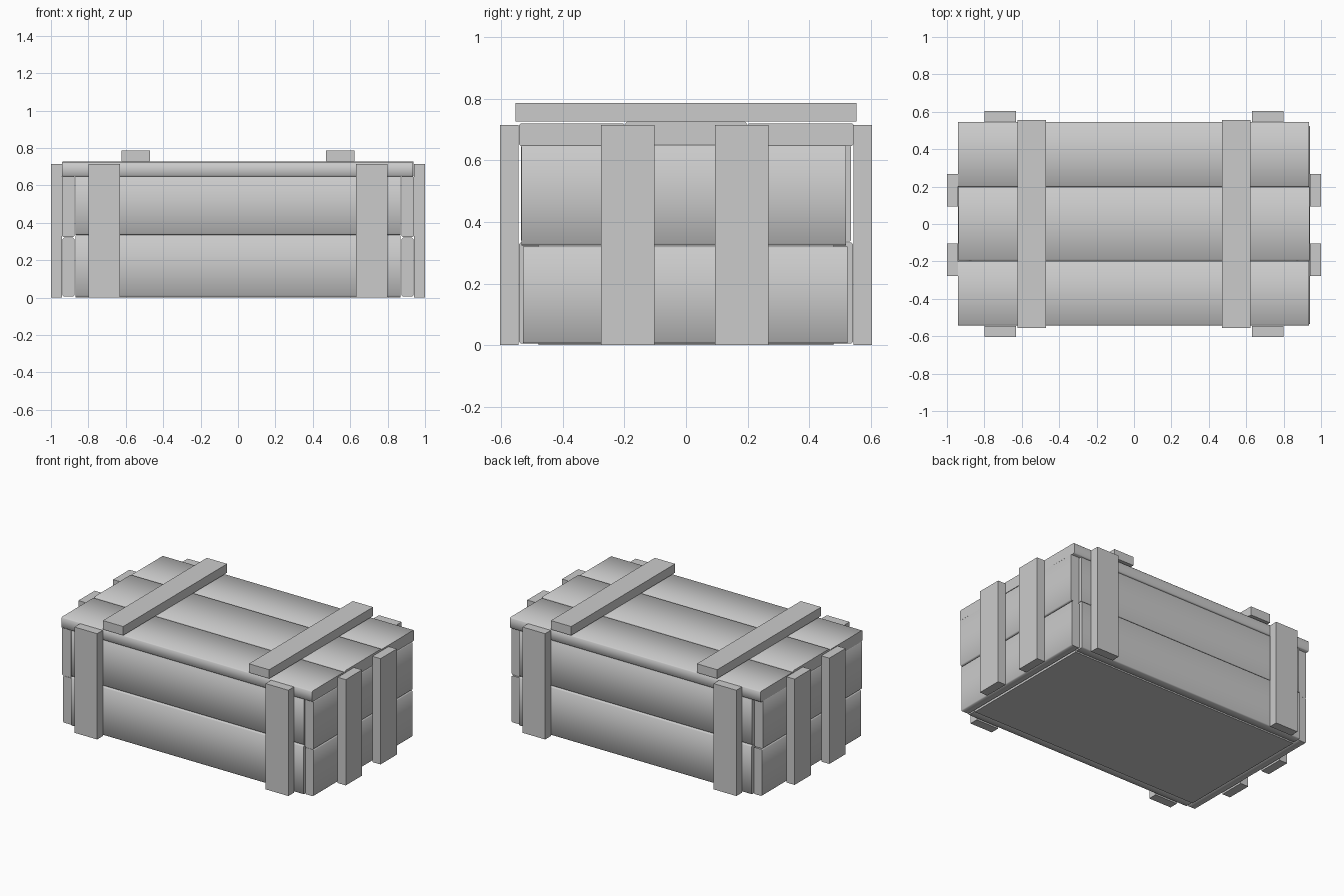
import bpy
import bmesh
import math
from mathutils import Vector

# Remove the default cube
cube = bpy.data.objects.get("Cube")
if cube:
    bpy.data.objects.remove(cube, do_unlink=True)

# Single flat colour
grey = bpy.data.materials.new("plain grey")
grey.use_nodes = True
colour = (0.6, 0.6, 0.6, 1)
grey.diffuse_color = colour
grey.node_tree.nodes["Principled BSDF"].inputs["Base Color"].default_value = colour


def board(name, x, y, z, long_axis=None, round_off=0.006):
    """Box from (min, max) ranges; its edges along long_axis are softened."""
    bm = bmesh.new()
    bmesh.ops.create_cube(bm, size=1)
    for v in bm.verts:
        v.co = Vector([r[0] if c < 0 else r[1] for c, r in zip(v.co, (x, y, z))])
    if long_axis is not None:
        edges = [e for e in bm.edges
                 if abs((e.verts[0].co - e.verts[1].co).normalized()[long_axis]) > 0.9]
        bmesh.ops.bevel(bm, geom=edges, offset=round_off, segments=1, affect='EDGES')
    bmesh.ops.recalc_face_normals(bm, faces=bm.faces)
    mesh = bpy.data.meshes.new(name)
    bm.to_mesh(mesh)
    bm.free()
    mesh.materials.append(grey)
    obj = bpy.data.objects.new(name, mesh)
    bpy.context.collection.objects.link(obj)
    if long_axis is not None:
        bpy.ops.object.select_all(action='DESELECT')
        obj.select_set(True)
        bpy.context.view_layer.objects.active = obj
        bpy.ops.object.shade_smooth_by_angle(angle=math.radians(60))
    return obj


def span(side, inner, outer):
    """Range from inner to outer on the given side of the centre."""
    return tuple(sorted((side * inner, side * outer)))


# Floor
board("floor_panel", (-0.87, 0.87), (-0.48, 0.48), (0, 0.06))

# Long walls, two planks each, with two upright battens
for side, wall in ((-1, "front"), (1, "back")):
    board(wall + "_lower_plank", (-0.87, 0.87), span(side, 0.48, 0.543), (0.005, 0.333), 0)
    board(wall + "_upper_plank", (-0.87, 0.87), span(side, 0.475, 0.537), (0.336, 0.65), 0)
    for end, label in ((-1, "right"), (1, "left")):
        board(f"{wall}_{label}_batten", span(end, 0.63, 0.80),
              span(side, 0.545, 0.605), (0, 0.715))

# End walls, two planks each, with two upright battens
for side, wall in ((-1, "right"), (1, "left")):
    board(wall + "_lower_plank", span(side, 0.875, 0.937), (-0.53, 0.525), (0.005, 0.32), 1)
    board(wall + "_upper_plank", span(side, 0.875, 0.94), (-0.535, 0.52), (0.324, 0.65), 1)
    board(wall + "_front_batten", span(side, 0.94, 1.0), (-0.277, -0.103), (0, 0.715))
    board(wall + "_back_batten", span(side, 0.94, 1.0), (0.094, 0.268), (0, 0.715))

# Lid planks, the middle one a little proud
board("lid_front_plank", (-0.94, 0.935), (-0.543, -0.198), (0.647, 0.721), 0)
board("lid_middle_plank", (-0.937, 0.937), (-0.196, 0.197), (0.65, 0.727), 0)
board("lid_back_plank", (-0.94, 0.935), (0.199, 0.545), (0.647, 0.721), 0)

# Lid cleats
for side, label in ((-1, "right"), (1, "left")):
    board(f"lid_{label}_cleat", span(side, 0.47, 0.622), (-0.555, 0.555), (0.727, 0.787))
